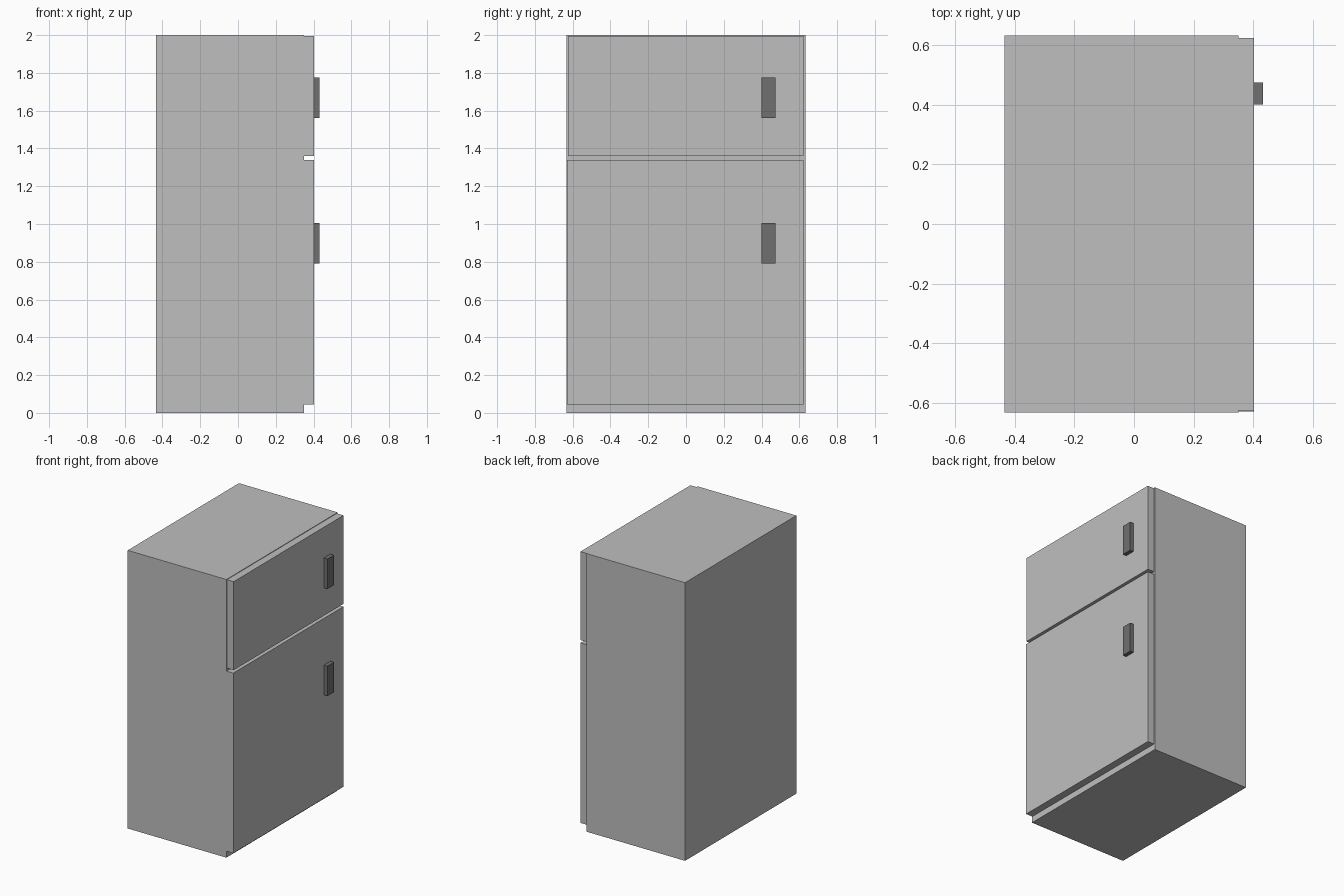
import bpy
import bmesh
from mathutils import Vector

default = bpy.data.objects.get("Cube")
if default:
    bpy.data.objects.remove(default, do_unlink=True)


def make_material(name, value):
    mat = bpy.data.materials.new(name)
    mat.use_nodes = True
    colour = (value, value, value, 1.0)
    mat.diffuse_color = colour
    mat.node_tree.nodes["Principled BSDF"].inputs["Base Color"].default_value = colour
    return mat


def make_box(name, low, high, mat):
    """Flat-faced box between two opposite corners."""
    low, high = Vector(low), Vector(high)
    bm = bmesh.new()
    bmesh.ops.create_cube(bm, size=1)
    bmesh.ops.scale(bm, vec=high - low, verts=bm.verts)
    mesh = bpy.data.meshes.new(name)
    bm.to_mesh(mesh)
    bm.free()
    mesh.materials.append(mat)
    obj = bpy.data.objects.new(name, mesh)
    obj.location = (low + high) / 2
    bpy.context.collection.objects.link(obj)
    return obj


light_grey = make_material("light grey enamel", 0.52)
dark_grey = make_material("dark grey handle", 0.16)

BODY_FRONT = 0.35
DOOR_FRONT = 0.403
HANDLE_FRONT = 0.432

# Cabinet
make_box("cabinet", (-0.435, -0.632, 0), (BODY_FRONT, 0.632, 2), light_grey)

# Doors on the +x side, each with its handle: name, right edge, bottom, top, handle bottom
doors = [
    ("freezer", -0.625, 1.36, 1.996, 1.56),
    ("fridge", -0.629, 0.045, 1.34, 0.79),
]
for name, edge, bottom, top, grip in doors:
    make_box(name + "_door", (BODY_FRONT, edge, bottom),
             (DOOR_FRONT, 0.623, top), light_grey)
    make_box(name + "_handle", (DOOR_FRONT, 0.4, grip),
             (HANDLE_FRONT, 0.475, grip + 0.215), dark_grey)
